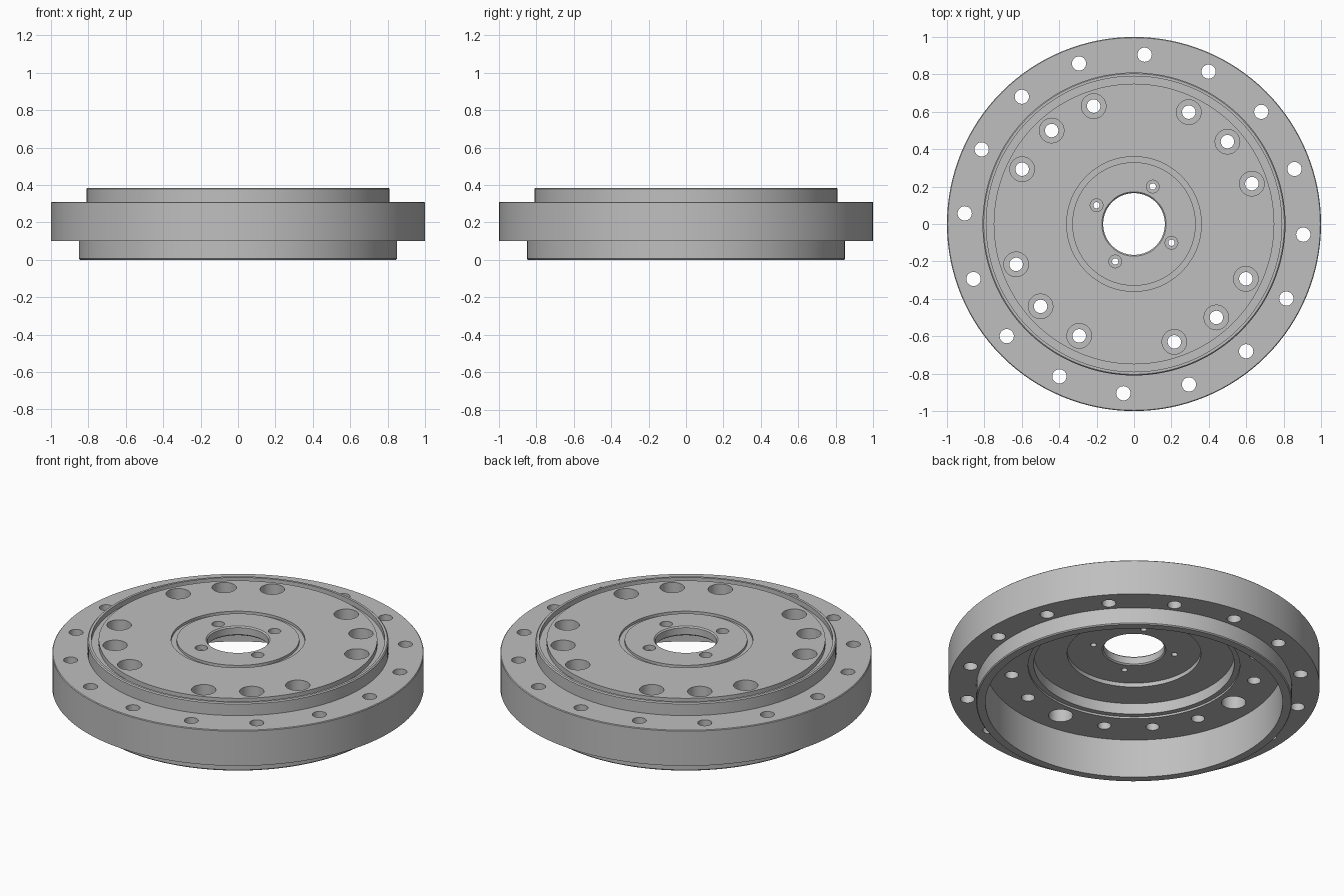
import bpy, bmesh
from math import cos, sin, pi, radians

cube = bpy.data.objects.get("Cube")
if cube:
    bpy.data.objects.remove(cube, do_unlink=True)

steel = bpy.data.materials.new("plain_grey_steel")
steel.use_nodes = True
GREY = (0.52, 0.52, 0.52, 1)
steel.diffuse_color = GREY
steel.node_tree.nodes["Principled BSDF"].inputs["Base Color"].default_value = GREY


def lathe(bm, profile, sides, cx=0, cy=0):
    """Revolve a closed (radius, height) outline; radius 0 collapses to a pole."""
    rings = []
    for r, z in profile:
        count = sides if r > 0 else 1
        rings.append([bm.verts.new((cx + r * cos(2 * pi * i / sides),
                                    cy + r * sin(2 * pi * i / sides), z))
                      for i in range(count)])
    for a, b in zip(rings, rings[1:] + rings[:1]):
        for i in range(sides):
            j = (i + 1) % sides
            quad = [a[i % len(a)], a[j % len(a)], b[j % len(b)], b[i % len(b)]]
            corners = list(dict.fromkeys(quad))
            if len(corners) > 2:
                bm.faces.new(corners)


def make_object(name, bm):
    bmesh.ops.recalc_face_normals(bm, faces=bm.faces)
    mesh = bpy.data.meshes.new(name)
    bm.to_mesh(mesh)
    bm.free()
    mesh.materials.append(steel)
    obj = bpy.data.objects.new(name, mesh)
    bpy.context.collection.objects.link(obj)
    return obj


# Key heights
TOP, FLANGE_TOP, FLANGE_BASE = 0.385, 0.31, 0.10
FLOOR, RECESS, HUB = 0.23, 0.306, 0.33

# Turned body outline: outside, top grooves, bore, then the stepped underside
body_outline = [
    (0.80, 0), (0.845, 0), (0.85, 0.006), (0.85, FLANGE_BASE),
    (1.0, FLANGE_BASE), (1.0, FLANGE_TOP - 0.004), (0.996, FLANGE_TOP),
    (0.81, FLANGE_TOP), (0.81, TOP - 0.006), (0.804, TOP),
    (0.79, TOP), (0.79, TOP - 0.03), (0.75, TOP - 0.03), (0.75, TOP),
    (0.36, TOP), (0.36, TOP - 0.015), (0.33, TOP - 0.015), (0.33, TOP),
    (0.172, TOP), (0.165, TOP - 0.007), (0.165, HUB + 0.007), (0.172, HUB),
    (0.36, HUB), (0.36, RECESS), (0.54, RECESS), (0.54, FLOOR + 0.012),
    (0.57, FLOOR + 0.012), (0.57, FLOOR), (0.80, FLOOR),
]
bm = bmesh.new()
lathe(bm, body_outline, 128)
body = make_object("flange_body", bm)


def plain_hole(r, low, high):
    return [(0, low), (r, low), (r, high), (0, high)]


def stepped_hole(r, wide, low, step):
    return [(0, low), (r, low), (r, step), (wide, step), (wide, 0.5), (0, 0.5)]


# Hole cutters
bm = bmesh.new()


def drill(outline, radius, degrees):
    a = radians(degrees)
    lathe(bm, outline, 28, radius * cos(a), radius * sin(a))


START = -3.6
for k in range(16):
    angle = START + 22.5 * k
    drill(plain_hole(0.038, 0.05, 0.4), 0.907, angle)
    if k % 4:  # counterbored bolt holes in the raised disc
        drill(stepped_hole(0.036, 0.066, 0.15, 0.295), 0.666, angle)
    else:      # blind pockets on the underside
        drill(plain_hole(0.066, 0.15, 0.31), 0.666, angle)
for k in range(4):  # small screw holes around the bore
    drill(stepped_hole(0.017, 0.034, 0.25, 0.355), 0.224, 63.4 + 90 * k)
cutter = make_object("hole_cutter", bm)
cutter.hide_render = True

# Cut the holes
bpy.ops.object.select_all(action='DESELECT')
bpy.context.view_layer.objects.active = body
body.select_set(True)
cut = body.modifiers.new("holes", 'BOOLEAN')
cut.operation = 'DIFFERENCE'
cut.solver = 'EXACT'
cut.object = cutter
bpy.ops.object.modifier_apply(modifier=cut.name)
bpy.data.objects.remove(cutter, do_unlink=True)
bpy.ops.object.shade_smooth_by_angle(angle=radians(30))
